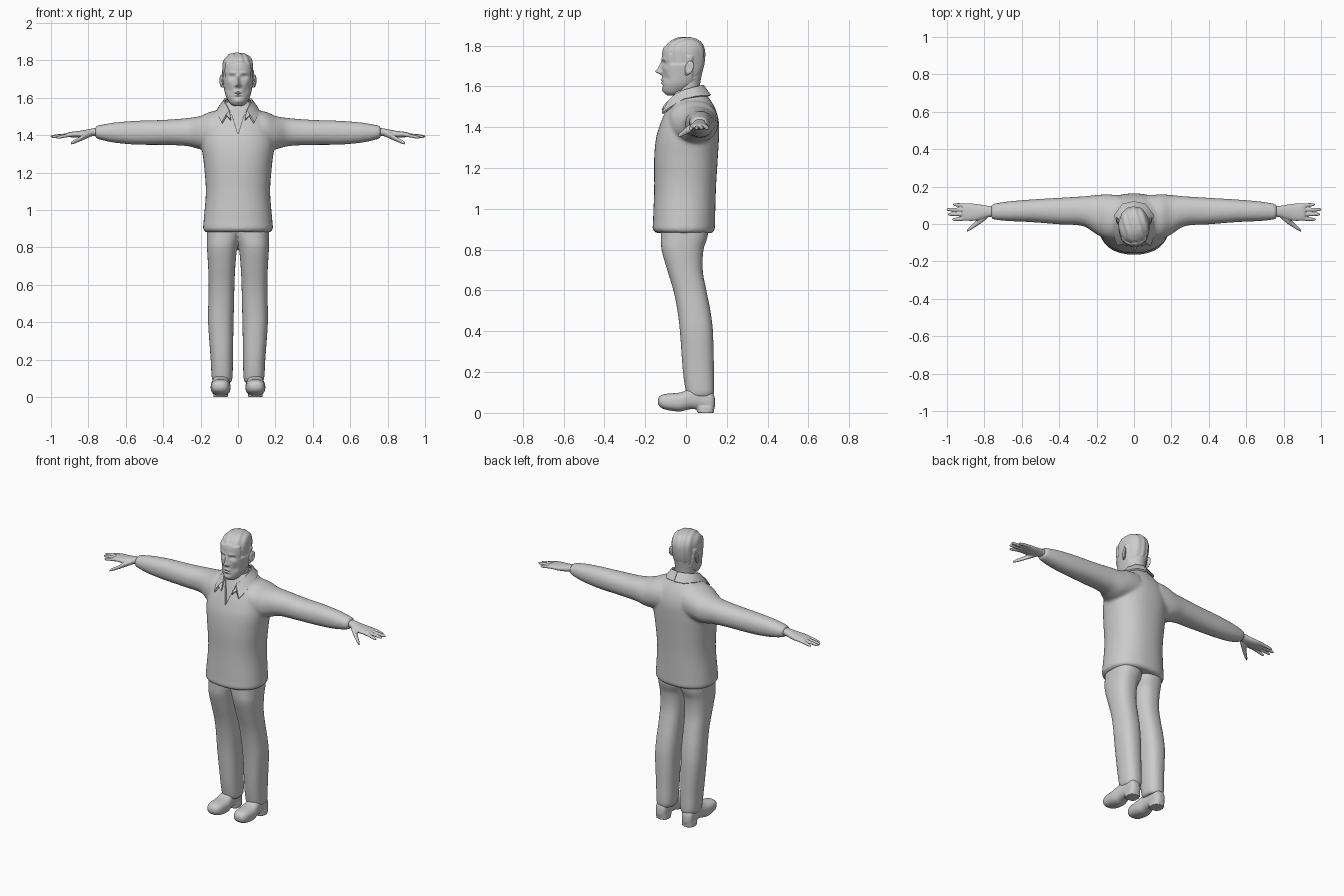
import bpy, bmesh, math
from mathutils import Vector

if "Cube" in bpy.data.objects:
    bpy.data.objects.remove(bpy.data.objects["Cube"])

grey = bpy.data.materials.new("plain grey")
grey.use_nodes = True
grey.diffuse_color = (0.6, 0.6, 0.6, 1)
grey.node_tree.nodes["Principled BSDF"].inputs["Base Color"].default_value = (0.6, 0.6, 0.6, 1)


def smooth_sections(rows, steps):
    """Hermite interpolation of section rows; the first number is the station."""
    def tangent(i):
        a, b = rows[max(i - 1, 0)], rows[min(i + 1, len(rows) - 1)]
        return [(q - p) / (b[0] - a[0]) for p, q in zip(a, b)]
    out = []
    for i in range(len(rows) - 1):
        p, q, m, n = rows[i], rows[i + 1], tangent(i), tangent(i + 1)
        d = q[0] - p[0]
        for k in range(steps):
            s = k / steps
            h = s * s * (3 - 2 * s)
            out.append([a * (1 - h) + b * h + d * (u * s * (1 - s) ** 2 - v * s * s * (1 - s))
                        for a, b, u, v in zip(p, q, m, n)])
    return out + [list(rows[-1])]


def loft(bm, axis, rows, power=2.2, sides=40, steps=5):
    """Closed loft of rounded sections (station, u0, u1, v0, v1) along an axis."""
    rings = []
    for t, u0, u1, v0, v1 in smooth_sections(rows, steps):
        ring = []
        for k in range(sides):
            a = math.tau * k / sides
            c, s = math.cos(a), math.sin(a)
            u = (u0 + u1) / 2 + (u1 - u0) / 2 * math.copysign(abs(c) ** (2 / power), c)
            v = (v0 + v1) / 2 + (v1 - v0) / 2 * math.copysign(abs(s) ** (2 / power), s)
            ring.append(bm.verts.new({"x": (t, u, v), "y": (u, t, v), "z": (u, v, t)}[axis]))
        rings.append(ring)
    for a, b in zip(rings, rings[1:]):
        for k in range(sides):
            bm.faces.new((a[k], a[k - 1], b[k - 1], b[k]))
    bm.faces.new(rings[0])
    bm.faces.new(rings[-1][::-1])


def finish(name, bm, mirror=False, voxel=0, relax=0, solid=0):
    """Turn a bmesh into a finished object, applying its modifiers."""
    bmesh.ops.recalc_face_normals(bm, faces=bm.faces)
    mesh = bpy.data.meshes.new(name)
    bm.to_mesh(mesh)
    bm.free()
    mesh.materials.append(grey)
    ob = bpy.data.objects.new(name, mesh)
    bpy.context.collection.objects.link(ob)
    if solid:
        mod = ob.modifiers.new("Thickness", "SOLIDIFY")
        mod.thickness, mod.offset = solid, 0
    if mirror:
        ob.modifiers.new("Mirror", "MIRROR").use_mirror_merge = False
    if voxel:
        mod = ob.modifiers.new("Blend", "REMESH")
        mod.mode, mod.voxel_size = "VOXEL", voxel
    if relax:
        mod = ob.modifiers.new("Relax", "SMOOTH")
        mod.iterations, mod.factor = relax, 0.5
    bpy.ops.object.select_all(action="DESELECT")
    ob.select_set(True)
    bpy.context.view_layer.objects.active = ob
    for mod in list(ob.modifiers):
        bpy.ops.object.modifier_apply(modifier=mod.name)
    bpy.ops.object.shade_smooth_by_angle(angle=math.radians(50))
    return ob


def sym(rows):
    return [(z, -r, r, y0, y1) for z, r, y0, y1 in rows]


# Sweater: body and sleeves blended together
bm = bmesh.new()
loft(bm, "z", sym([(.882, .172, -.145, .128), (.895, .186, -.162, .14), (.93, .185, -.162, .142),
                   (1.1, .172, -.156, .147), (1.25, .183, -.156, .156), (1.35, .195, -.146, .162),
                   (1.42, .19, -.125, .162), (1.48, .165, -.1, .148), (1.52, .13, -.082, .128),
                   (1.56, .085, -.066, .1), (1.58, .068, -.055, .085)]), 2.3)
for side in (1, -1):
    arm = [(.08, -.09, .155, 1.33, 1.535), (.15, -.08, .158, 1.325, 1.525), (.2, -.055, .155, 1.325, 1.503),
           (.27, -.012, .148, 1.342, 1.492), (.4, -.002, .14, 1.348, 1.482), (.55, .01, .131, 1.35, 1.477),
           (.66, .015, .122, 1.36, 1.468), (.72, .02, .114, 1.372, 1.458), (.757, .026, .106, 1.383, 1.45),
           (.764, .03, .102, 1.388, 1.446)]
    loft(bm, "x", [(side * r[0], *r[1:]) for r in arm])
sweater = finish("sweater", bm, voxel=.009, relax=5)

# V-neck opening cut into the sweater
bm = bmesh.new()
back = [Vector(p) for p in ((0, -.113, 1.405), (.052, -.052, 1.575), (-.052, -.052, 1.575))]
a = [bm.verts.new(p) for p in back]
b = [bm.verts.new(p + Vector((0, -.15, 0))) for p in back]
bm.faces.new(a)
bm.faces.new(b[::-1])
for i in range(3):
    bm.faces.new((a[i - 1], a[i], b[i], b[i - 1]))
cutter = finish("neck_cutter", bm)
cut = sweater.modifiers.new("Neckline", "BOOLEAN")
cut.operation, cut.object = "DIFFERENCE", cutter
bpy.context.view_layer.objects.active = sweater
bpy.ops.object.modifier_apply(modifier=cut.name)
bpy.data.objects.remove(cutter)

# Folded collar: half a strip from the nape to the pointed front leaf
bm = bmesh.new()
top = [(0, .082, 1.605), (.045, .07, 1.602), (.07, .03, 1.592), (.072, -.015, 1.578),
       (.06, -.05, 1.56), (.046, -.082, 1.53)]
low = [(0, .118, 1.555), (.06, .105, 1.553), (.1, .05, 1.55), (.108, -.01, 1.535),
       (.1, -.08, 1.492), (.086, -.116, 1.466)]
upper, lower = [bm.verts.new(p) for p in top], [bm.verts.new(p) for p in low]
for i in range(5):
    bm.faces.new((upper[i], upper[i + 1], lower[i + 1], lower[i]))
lapel = bm.verts.new((.038, -.116, 1.482))
notch = bm.verts.new((.062, -.106, 1.505))
bm.faces.new((upper[5], lapel, notch))
bm.faces.new((upper[5], notch, lower[5]))
finish("collar", bm, mirror=True, solid=.01)

# Trousers: two legs merging at the hips
bm = bmesh.new()
loft(bm, "z", [(.078, .038, .132, .01, .13), (.1, .03, .14, .0, .138), (.2, .027, .146, -.015, .137),
               (.4, .024, .16, -.03, .132), (.5, .021, .159, -.042, .12), (.6, .019, .157, -.062, .1),
               (.7, .014, .16, -.092, .082), (.8, .004, .166, -.12, .086), (.86, -.012, .167, -.123, .105),
               (.93, -.02, .167, -.122, .112)], 2.4)
finish("trousers", bm, mirror=True, voxel=.008, relax=4)

# Shoes: upper with a raised toe, plus a heel block
bm = bmesh.new()
loft(bm, "y", [(-.138, .078, .112, .045, .068), (-.128, .06, .13, .03, .083), (-.1, .046, .142, .016, .093),
               (-.03, .04, .146, .007, .1), (.02, .048, .138, .018, .118), (.07, .053, .132, .016, .13),
               (.12, .056, .129, .008, .11), (.136, .066, .12, .015, .09), (.142, .08, .106, .03, .07)], 2.5)
loft(bm, "z", [(0, .054, .131, .055, .136), (.03, .054, .131, .052, .139)], 3)
finish("shoes", bm, mirror=True, voxel=.005, relax=3)

# Hands: wrist and palm, four fingers and a thumb
bm = bmesh.new()
loft(bm, "x", [(.72, .04, .095, 1.395, 1.44), (.77, .038, .096, 1.396, 1.438), (.8, .03, .1, 1.391, 1.432),
               (.85, .018, .108, 1.387, 1.423), (.9, .018, .11, 1.39, 1.417), (.915, .022, .106, 1.393, 1.412)])
for y, tip, drop in ((.029, .973, .016), (.053, .996, .012), (.076, 1.002, .01), (.099, .968, .012)):
    fan = (y - .064) * .12
    loft(bm, "x", [(x, y + f * fan - w, y + f * fan + w, 1.404 - f * drop - w * .9, 1.404 - f * drop + w * .9)
                   for x, f, w in ((.87, 0, .0105), (.92, .4, .0105), (tip - .025, .8, .0095),
                                   (tip - .006, 1, .007), (tip, 1, .003))], 2, 16)
loft(bm, "x", [(.785, .03, .07, 1.393, 1.425), (.82, .002, .045, 1.378, 1.412), (.85, -.018, .012, 1.365, 1.39),
               (.88, -.036, -.016, 1.353, 1.373), (.893, -.041, -.03, 1.35, 1.363)], 2, 20)
finish("hands", bm, mirror=True, voxel=.0035, relax=3)

# Neck
bm = bmesh.new()
loft(bm, "z", sym([(1.47, .062, -.075, .07), (1.54, .06, -.056, .07), (1.6, .058, -.05, .068),
                   (1.67, .06, -.045, .08)]), 2)
finish("neck", bm)

# Head: lofted skull, face modelled by soft bumps, hair as a raised cap
bm = bmesh.new()
loft(bm, "z", sym([(1.556, .018, -.092, -.04), (1.564, .036, -.104, -.015), (1.58, .05, -.113, .015),
                   (1.61, .066, -.116, .05), (1.65, .075, -.117, .078), (1.7, .083, -.118, .094),
                   (1.75, .088, -.118, .1), (1.785, .087, -.112, .097), (1.815, .076, -.094, .083),
                   (1.835, .056, -.066, .06), (1.844, .036, -.042, .037), (1.848, .012, -.016, .012)]),
     2.15, 120, 12)
bumps = [(0, 1.672, .011, .012, .03), (0, 1.69, .008, .018, .016), (0, 1.71, .008, .015, .006),
         (.013, 1.666, .007, .007, .01), (.032, 1.713, .015, .009, -.014), (.032, 1.712, .009, .005, .007),
         (.032, 1.734, .02, .006, .005), (0, 1.632, .018, .005, .009), (0, 1.616, .016, .005, .008),
         (0, 1.624, .022, .002, -.005), (0, 1.603, .018, .005, -.004), (0, 1.582, .018, .01, .005),
         (.05, 1.685, .015, .013, .004), (.045, 1.64, .014, .018, -.006)]
bm.normal_update()
shift = {}
for v in bm.verts:
    x, y, z = v.co
    move = Vector((0, 0, 0))
    if y < -.02:
        for bx, bz, sx, sz, amount in bumps:
            move.y -= amount * math.exp(-((abs(x) - bx) / sx) ** 2 - ((z - bz) / sz) ** 2)
    hairline = 1.787 if y < -.075 else 1.705 if y < .005 else 1.745 if y < .035 else 1.635
    hairline += .006 * math.sin(x * 70 + 1) if y < -.075 else 0
    cap = min(max((z - hairline) / .008, 0), 1)
    move += v.normal * .007 * cap * (1 + .25 * math.sin(x * 160 + y * 50))
    shift[v] = move
for v, move in shift.items():
    v.co += move
finish("head", bm, relax=2)

# Ears: tilted rims around a hollow
bm = bmesh.new()
for scale, place in (((.009, .021, .033), (.089, .016, 1.692)), ((.009, .012, .014), (.083, .008, 1.668))):
    made = bmesh.ops.create_uvsphere(bm, u_segments=24, v_segments=14, radius=1)["verts"]
    for v in made:
        x, y, z = v.co
        dish = .7 * math.exp(-(y * y + z * z) * 4) if x > 0 else 0
        v.co = Vector(((x - dish) * scale[0] + y * .006, y * scale[1] + z * .006, z * scale[2])) + Vector(place)
finish("ears", bm, mirror=True)
